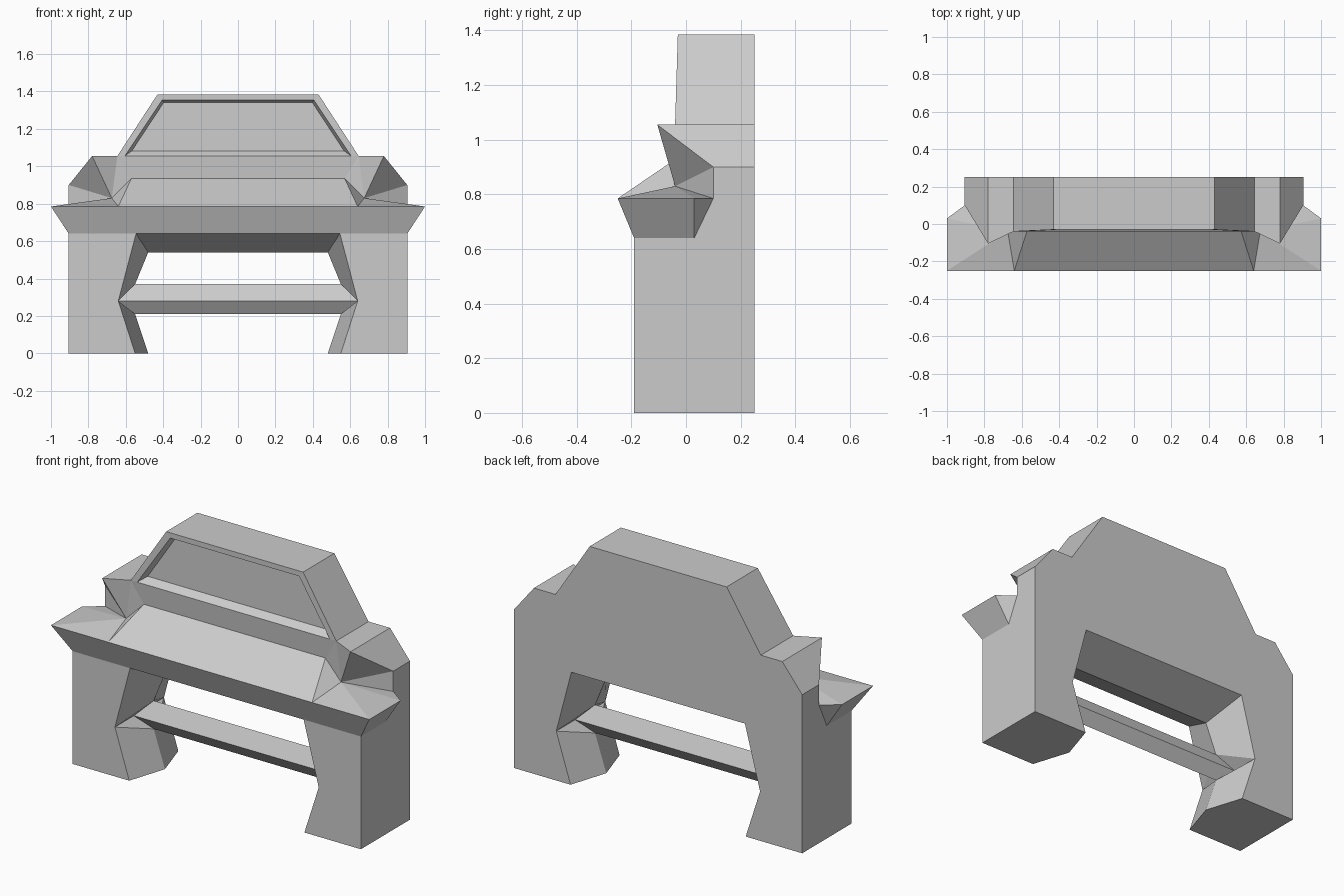
import bpy, bmesh
from mathutils import Vector

if "Cube" in bpy.data.objects:
    bpy.data.objects.remove(bpy.data.objects["Cube"])

BACK, FRONT, MID = 0.25, -0.19, 0.03


def make_object(name, faces):
    """Build the +x half from corner lists, mirror it and clean it up."""
    bm = bmesh.new()
    for f in faces:
        pts = []
        for p in f:
            if all((Vector(p) - Vector(q)).length > 1e-5 for q in pts):
                pts.append(p)
        if len(pts) > 2:
            bm.faces.new([bm.verts.new(p) for p in pts])
    bmesh.ops.remove_doubles(bm, verts=bm.verts, dist=1e-4)
    half = bm.verts[:] + bm.edges[:] + bm.faces[:]
    dup = bmesh.ops.duplicate(bm, geom=half)["geom"]
    for v in [g for g in dup if isinstance(g, bmesh.types.BMVert)]:
        v.co.x *= -1
    bmesh.ops.remove_doubles(bm, verts=bm.verts, dist=1e-4)
    bmesh.ops.recalc_face_normals(bm, faces=bm.faces)
    bmesh.ops.dissolve_limit(bm, angle_limit=0.005, verts=bm.verts, edges=bm.edges)
    mesh = bpy.data.meshes.new(name)
    bm.to_mesh(mesh)
    bm.free()
    obj = bpy.data.objects.new(name, mesh)
    bpy.context.collection.objects.link(obj)
    return obj


def at_y(profile, y):
    return [(x, y, z) for x, z in profile]


def strip(a, b):
    """Quads between two polylines."""
    return [(a[i], a[i + 1], b[i + 1], b[i]) for i in range(len(a) - 1)]


faces = []

# Opening: flared front and back edges pinched to a ridge halfway
rim = [(0.55, 0), (0.64, 0.28), (0.64, 0.28), (0.64, 0.28), (0.545, 0.64), (0, 0.64)]
ridge = [(0.48, 0), (0.55, 0.21), (0.64, 0.28), (0.55, 0.37), (0.48, 0.54), (0, 0.54)]
rim_f, rim_m, rim_b = at_y(rim, FRONT), at_y(ridge, MID), at_y(rim, BACK)
faces += strip(rim_f, rim_m) + strip(rim_m, rim_b)

# Leg: sole, front and outer side
foot_f, foot_b = (0.905, FRONT, 0), (0.905, BACK, 0)
neck_f, neck_b = (0.905, FRONT, 0.64), (0.905, MID, 0.64)
notch, shoulder = (0.905, 0.10, 0.785), (0.905, 0.10, 0.90)
faces += [
    (foot_f, rim_f[0], rim_m[0], rim_b[0], foot_b),
    (foot_f, neck_f, rim_f[4], rim_f[1], rim_f[0]),
    (foot_f, neck_f, neck_b, notch, shoulder, (0.905, BACK, 0.90), foot_b),
]

# Back wall and top outline
outline = [(0.905, 0.90), (0.78, 1.055), (0.645, 1.055), (0.43, 1.385), (0, 1.385)]
depth = [0.10, -0.105, -0.04, -0.03, -0.03]
top_b = at_y(outline, BACK)
top_f = [(x, y, z) for (x, z), y in zip(outline, depth)]
faces += strip(top_b, top_f)
faces.append([foot_b] + top_b + rim_b[:3:-1] + [rim_b[1], rim_b[0]])

# Mantel shelf
tip_f, tip_b = (1, -0.25, 0.785), (1, 0.03, 0.785)
lip, lip_c = (0.64, -0.25, 0.785), (0, -0.25, 0.785)
crest, crest_c = (0.57, -0.03, 0.935), (0, -0.03, 0.935)
valley = (0.675, -0.04, 0.83)
faces += [
    (rim_f[5], rim_f[4], neck_f, tip_f, lip, lip_c),
    (neck_f, neck_b, tip_b, tip_f),
    (neck_b, notch, tip_b),
    (lip, tip_f, valley), (tip_f, tip_b, valley), (tip_b, notch, valley),
    (lip_c, lip, crest, crest_c), (lip, valley, crest),
]

# Shoulder horn
horn, jaw, top, top_c = top_f[1:]
faces += [
    (notch, shoulder, valley), (shoulder, horn, valley),
    (horn, jaw, valley), (valley, jaw, crest),
]

# Upper front with recessed panel
frame = [(0, -0.04, 1.055), (0.605, -0.04, 1.055), (0.405, -0.03, 1.355), (0, -0.03, 1.355)]
panel = [(0, 0, 1.083), (0.567, 0, 1.083), (0.398, 0.005, 1.34), (0, 0.005, 1.34)]
faces += [
    (crest_c, crest, jaw, frame[1], frame[0]),
    (jaw, top, frame[2], frame[1]), (top, top_c, frame[3], frame[2]),
    panel,
] + strip(frame, panel)
make_object("fireplace_surround", faces)

# Diamond section bar across the opening
ends = [(0.64, -0.02, 0.28), (0.55, MID, 0.37), (0.64, 0.08, 0.28), (0.55, MID, 0.21)]
ends.append(ends[0])
make_object("cross_bar", strip(ends, [(0, y, z) for _, y, z in ends]))
